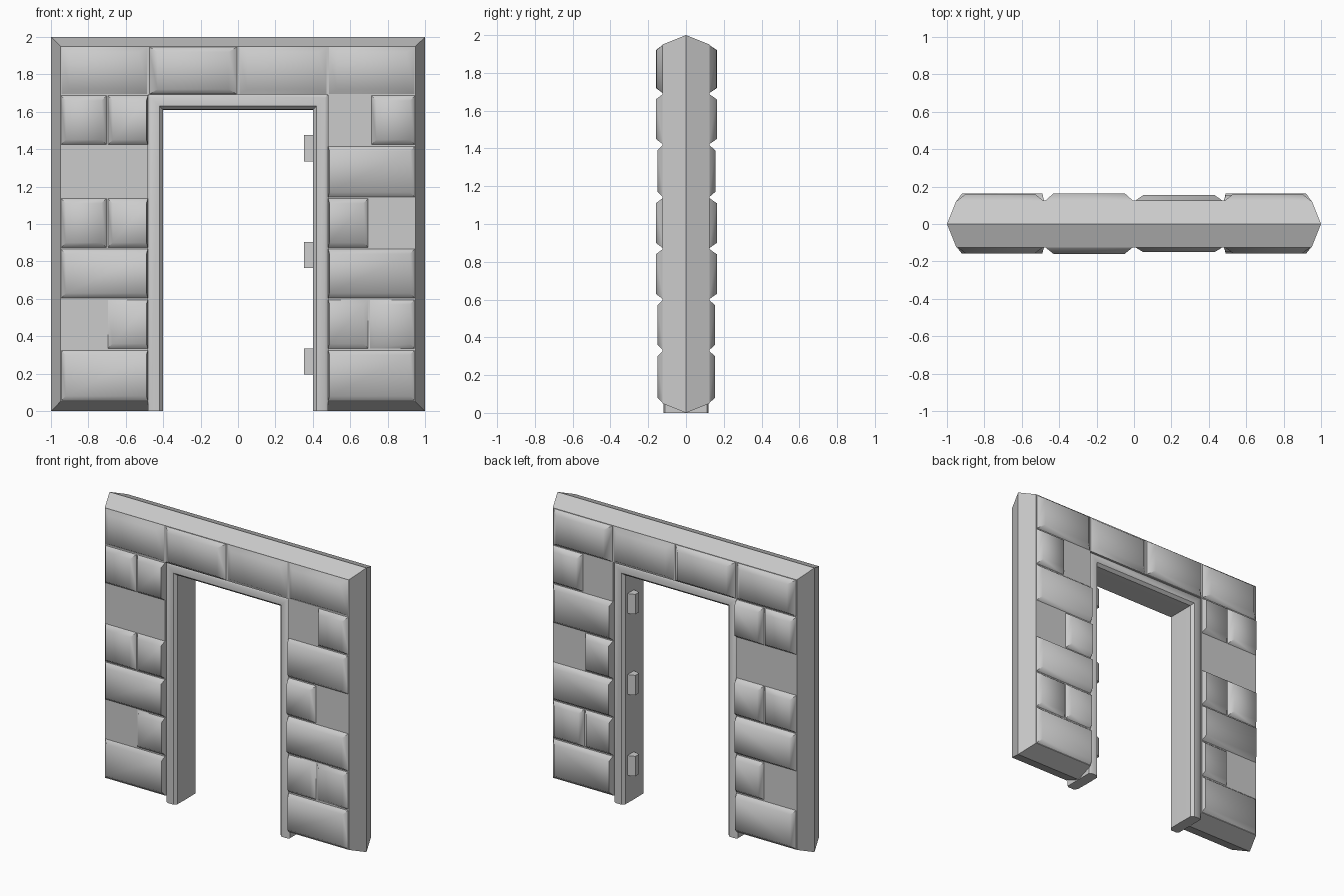
import bpy, bmesh, math

if "Cube" in bpy.data.objects:
    bpy.data.objects.remove(bpy.data.objects["Cube"])

FACE = 0.125      # half depth of the wall core
EDGE = 0.48       # half width of the wall opening
HEAD = 1.69       # height of the wall opening


def finish(name, bm, angle=35):
    bmesh.ops.recalc_face_normals(bm, faces=bm.faces[:])
    me = bpy.data.meshes.new(name)
    bm.to_mesh(me)
    bm.free()
    ob = bpy.data.objects.new(name, me)
    bpy.context.collection.objects.link(ob)
    bpy.ops.object.select_all(action='DESELECT')
    ob.select_set(True)
    bpy.context.view_layer.objects.active = ob
    bpy.ops.object.shade_smooth_by_angle(angle=math.radians(angle))
    return ob


def loft(bm, rings, cap=True, closed=True):
    """Skin equal-length rings of points."""
    vs = [[bm.verts.new(p) for p in r] for r in rings]
    n = len(vs[0])
    for a, b in zip(vs, vs[1:]):
        for i in range(n if closed else n - 1):
            j = (i + 1) % n
            bm.faces.new((a[i], a[j], b[j], b[i]))
    if cap:
        bm.faces.new(vs[0])
        bm.faces.new(vs[-1])


# Wall core: an arch-shaped slab whose outer rim comes to a ridge
def outline(y, d):
    o = 1 - d
    pts = [(-o, d), (-o, 2 - d), (o, 2 - d), (o, d),
           (EDGE, d), (EDGE, HEAD), (-EDGE, HEAD), (-EDGE, d)]
    return [(x, y, z) for x, z in pts]


bm = bmesh.new()
loft(bm, [outline(-FACE, 0.05), outline(0, 0), outline(FACE, 0.05)])
finish("wall_core", bm, 30)


# Stone blocks: shallow bevelled slabs on both faces of the wall
def block(name, x0, x1, z0, z1, h=0.157, inset=0.03):
    bm = bmesh.new()
    # the side next to the door frame is nearly square
    a = 0.01 if x0 == EDGE and z0 < HEAD else inset
    b = 0.01 if x1 == -EDGE and z0 < HEAD else inset
    for s in (-1, 1):
        t = h if s < 0 else h + 0.004
        base = [(x0, z0), (x1, z0), (x1, z1), (x0, z1)]
        top = [(x0 + a, z0 + 0.03), (x1 - b, z0 + 0.03),
               (x1 - b, z1 - 0.03), (x0 + a, z1 - 0.03)]
        loft(bm, [[(x, s * (FACE - 0.005), z) for x, z in base],
                  [(x, s * t, z) for x, z in top]])
    finish(name, bm, 60)


rows = [0.05, 0.33, 0.60, 0.87, 1.14, 1.42, HEAD, 1.95]
O, M = 0.95, 0.70
left = {0: [(-O, -EDGE)], 1: [(-M, -EDGE)], 2: [(-O, -EDGE)],
        3: [(-O, -M), (-M, -EDGE)], 5: [(-O, -M), (-M, -EDGE)]}
right = {0: [(EDGE, O)], 1: [(EDGE, M), (M, O)], 2: [(EDGE, O)],
         3: [(EDGE, M)], 4: [(EDGE, O)], 5: [(M + 0.01, O)]}
heights = [0.150, 0.150, 0.159, 0.159, 0.151, 0.159]
for side, table in (("left", left), ("right", right)):
    for r, spans in table.items():
        for k, (x0, x1) in enumerate(spans):
            block(f"{side}_block_{r}_{k}", x0, x1, rows[r], rows[r + 1], heights[r])

# Lintel blocks across the top
xs = [-O, -EDGE, 0, EDGE, O]
for i, h in enumerate((0.157, 0.160, 0.151, 0.157)):
    block(f"lintel_block_{i}", xs[i], xs[i + 1], rows[6], rows[7], h, 0.05)

# Door frame: a chamfered profile swept around the opening
profile = [(0.48, -0.11), (0.465, -0.12), (0.42, -0.12), (0.402, -0.10), (0.40, 0),
           (0.402, 0.10), (0.42, 0.12), (0.465, 0.12), (0.48, 0.11)]
bm = bmesh.new()
corners = [(-1, 0), (-1, 1), (1, 1), (1, 0)]
loft(bm, [[(sx * o, y, up * (HEAD - EDGE + o)) for o, y in profile]
          for sx, up in corners])
finish("door_frame", bm)

# Hinges: three small rounded barrels on the right jamb
barrel = [(0.41, 0.01), (0.385, 0.01), (0.352, 0.02),
          (0.352, 0.06), (0.385, 0.075), (0.41, 0.075)]
for i, zc in enumerate((0.265, 0.835, 1.405)):
    bm = bmesh.new()
    loft(bm, [[(x, y, zc + dz) for x, y in barrel] for dz in (-0.07, 0.07)])
    finish(f"hinge_{i}", bm)
